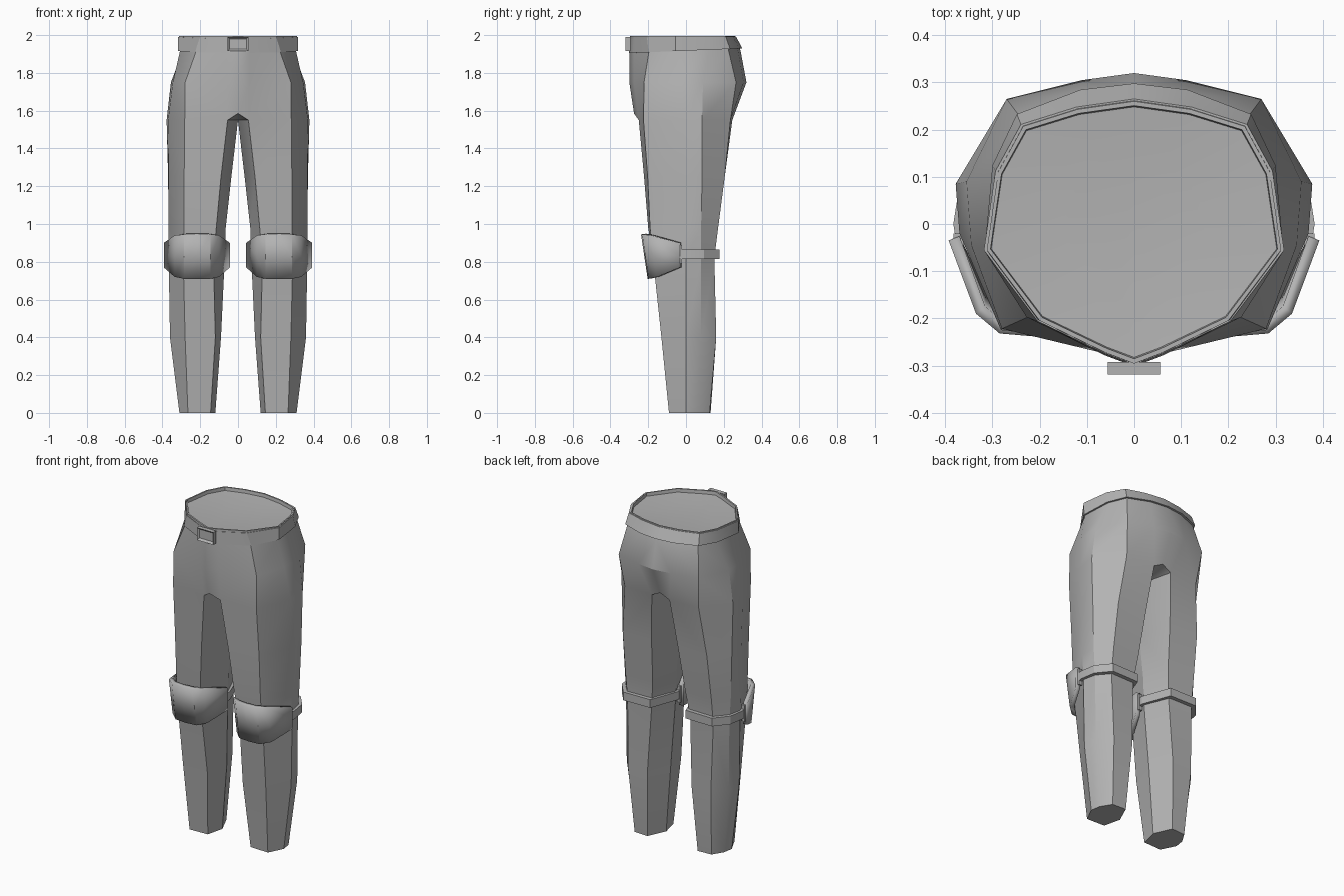
import bpy, bmesh, math
from mathutils import Vector

if "Cube" in bpy.data.objects:
    bpy.data.objects.remove(bpy.data.objects["Cube"])

grey = bpy.data.materials.new("cloth_grey")
grey.diffuse_color = (0.45, 0.45, 0.45, 1)
grey.use_nodes = True
grey.node_tree.nodes["Principled BSDF"].inputs["Base Color"].default_value = grey.diffuse_color


def finish(bm, name, angle=25, mirror=True, thick=0):
    """Turn a bmesh into a mirrored, shaded object."""
    bmesh.ops.recalc_face_normals(bm, faces=bm.faces)
    me = bpy.data.meshes.new(name)
    bm.to_mesh(me)
    bm.free()
    me.materials.append(grey)
    ob = bpy.data.objects.new(name, me)
    bpy.context.collection.objects.link(ob)
    if thick:
        m = ob.modifiers.new("thickness", 'SOLIDIFY')
        m.thickness = thick
        m.offset = -1
    if mirror:
        m = ob.modifiers.new("mirror", 'MIRROR')
        m.use_clip = True
        m.merge_threshold = 0.0005
    bpy.ops.object.select_all(action='DESELECT')
    ob.select_set(True)
    bpy.context.view_layer.objects.active = ob
    bpy.ops.object.shade_smooth_by_angle(angle=math.radians(angle))
    return ob


def row(bm, z, pts):
    return [bm.verts.new((x, y, z)) for x, y in pts]


def bridge(bm, a, b, closed=False):
    n = len(a)
    for i in range(n if closed else n - 1):
        j = (i + 1) % n
        bm.faces.new((a[i], a[j], b[j], b[i]))


# Leg sections: front inner, front outer, side, side back, back outer, back inner, inner
LEG = {
    0.00: [(.145, -.085), (.265, -.09), (.31, .0), (.30, .06), (.26, .125), (.17, .13), (.12, .02)],
    0.40: [(.12, -.125), (.28, -.13), (.36, .0), (.345, .08), (.28, .16), (.15, .16), (.09, .02)],
    0.82: [(.13, -.175), (.29, -.175), (.367, .0), (.35, .08), (.29, .15), (.13, .145), (.07, .0)],
    0.98: [(.115, -.2), (.285, -.19), (.367, -.01), (.36, .08), (.29, .17), (.11, .165), (.065, .0)],
    1.25: [(.09, -.222), (.285, -.203), (.367, -.01), (.37, .085), (.285, .205), (.09, .205), (.035, .0)],
    1.55: [(.055, -.25), (.282, -.225), (.37, -.02), (.378, .085), (.25, .235), (.06, .245), (0, .0)],
}
# Hip sections: front centre, front inner, front outer, side, side back, back outer, back inner, back centre
HIP = {
    1.75: [(0, -.3), (.06, -.275), (.28, -.222), (.345, -.045), (.355, .09), (.27, .265), (.11, .305), (0, .32)],
    1.92: [(0, -.298), (.06, -.275), (.22, -.195), (.306, -.055), (.29, .12), (.24, .225), (.11, .275), (0, .288)],
    1.995: [(0, -.296), (.06, -.273), (.2, -.205), (.312, -.055), (.288, .11), (.235, .207), (.12, .243), (0, .26)],
}

# Trousers: legs, crotch, hips and closed waist
bm = bmesh.new()
legs = [row(bm, z, p) for z, p in LEG.items()]
bm.faces.new(legs[0])
for a, b in zip(legs, legs[1:]):
    bridge(bm, a, b, True)
top = legs[-1]
fc = bm.verts.new((0, -.275, 1.585))
bc = bm.verts.new((0, .25, 1.58))
bm.faces.new((fc, top[0], top[6]))
bm.faces.new((bc, top[5], top[6]))
prev = [fc] + top[:6] + [bc]
for z, p in HIP.items():
    cur = row(bm, z, p)
    bridge(bm, prev, cur)
    prev = cur
rim = row(bm, 1.995, [(x * .975, y * .965) for x, y in HIP[1.995]])
inner = row(bm, 1.975, [(x * .97, y * .955) for x, y in HIP[1.995]])
bridge(bm, prev, rim)
bridge(bm, rim, inner)
mid = row(bm, 1.965, [(0, v.co.y * .5) if i in (0, 7) else (v.co.x * .5, v.co.y * .5)
                      for i, v in enumerate(inner)])
bridge(bm, inner, mid)
bm.faces.new(mid)
finish(bm, "trousers", 28)

# Belt: offset band round the waist, lower edge rising towards the back
bm = bmesh.new()
bands = []
for ring, grow, lo in ((1.92, .99, 0), (1.92, 1.035, 0), (1.995, 1.02, 1), (1.995, .99, 1)):
    vs = []
    for x, y in HIP[ring]:
        z = (1.98 if lo else 1.905) + .025 * (y + .3) / .6
        if lo:
            z -= .012 * max(0, y) / .26
        vs.append(bm.verts.new((x * grow, y * (1 + (grow - 1) * (1 if y > 0 else .35)), z)))
    bands.append(vs)
for i in range(4):
    bridge(bm, bands[i], bands[(i + 1) % 4])
finish(bm, "belt")

# Buckle: block with a raised rim and sunken centre
bm = bmesh.new()
bmesh.ops.create_cube(bm, size=1)
for v in bm.verts:
    v.co = Vector((v.co.x * .112, -.306 + v.co.y * .026, 1.953 + v.co.z * .076))
bm.normal_update()
front = [f for f in bm.faces if f.normal.y < -.9]
bmesh.ops.inset_region(bm, faces=front, thickness=.016)
bmesh.ops.translate(bm, verts=front[0].verts, vec=(0, .012, 0))
finish(bm, "buckle", mirror=False)

# Knee pads: curved shells, taller in the front than at the ends
PAD = [(.043, -.035, .90, .77), (.10, -.19, .94, .72), (.145, -.232, .945, .71),
       (.215, -.238, .945, .71), (.285, -.232, .945, .71), (.335, -.19, .94, .72), (.393, -.035, .90, .77)]
bm = bmesh.new()
pad_rows = []
for t in (0, .5, 1):
    pad_rows.append([bm.verts.new((x, y + (.035 * t if y < -.1 else 0), hi + (lo - hi) * t))
                     for x, y, hi, lo in PAD])
for a, b in zip(pad_rows, pad_rows[1:]):
    bridge(bm, a, b)
bmesh.ops.recalc_face_normals(bm, faces=bm.faces)
pad = finish(bm, "knee_pads", 30, thick=.025)
if pad.data.polygons[2].normal.y > 0:
    pad.data.flip_normals()

# Knee straps: thin bands behind the knees
STRAP = [(.375, -.05), (.383, .0), (.368, .095), (.3, .178), (.12, .175), (.055, .0), (.06, -.05)]
bm = bmesh.new()
loops = []
for z, k in ((.815, 1), (.865, 1), (.865, .86), (.815, .86)):
    loops.append(row(bm, z, [(.217 + (x - .217) * k, y * k) for x, y in STRAP]))
for i in range(4):
    bridge(bm, loops[i], loops[(i + 1) % 4])
for e in (0, -1):
    bm.faces.new([l[e] for l in loops])
finish(bm, "knee_straps")

# Strap anchors joining the pads to the straps
bm = bmesh.new()
for cx in (.372, .064):
    new = bmesh.ops.create_cube(bm, size=1)["verts"]
    for v in new:
        v.co = Vector((cx + v.co.x * .022, -.035 + v.co.y * .03, .84 + v.co.z * .1))
finish(bm, "strap_anchors")
